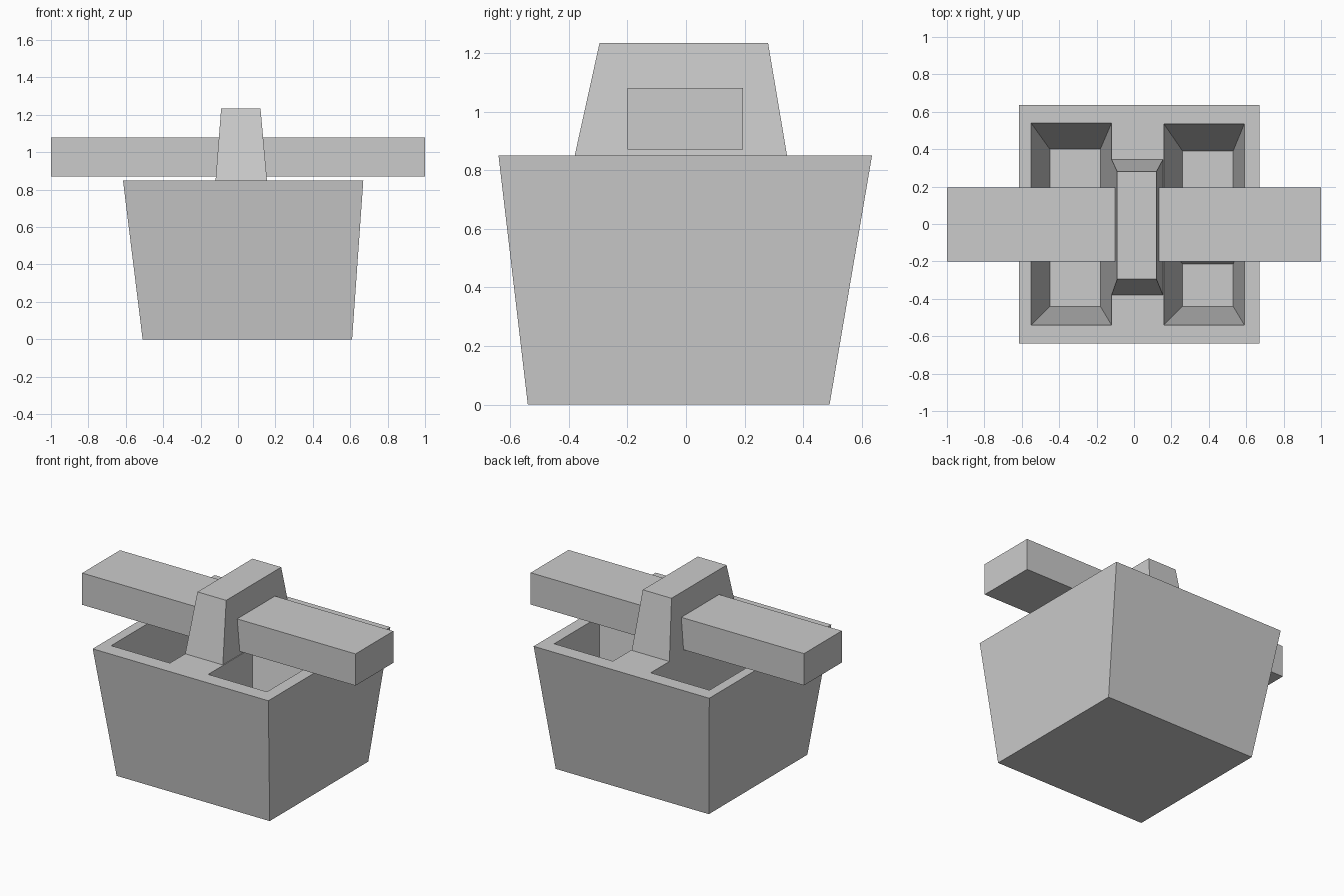
import bpy, bmesh

if "Cube" in bpy.data.objects:
    bpy.data.objects.remove(bpy.data.objects["Cube"])


def frustum(name, low, high, z0, z1):
    """Tapered block; low/high are (x0, x1, y0, y1) rectangles at z0 and z1."""
    bm = bmesh.new()
    rings = []
    for (x0, x1, y0, y1), z in ((low, z0), (high, z1)):
        corners = ((x0, y0), (x1, y0), (x1, y1), (x0, y1))
        rings.append([bm.verts.new((x, y, z)) for x, y in corners])
    a, b = rings
    bm.faces.new(a[::-1])
    bm.faces.new(b)
    for i in range(4):
        j = (i + 1) % 4
        bm.faces.new((a[i], a[j], b[j], b[i]))
    mesh = bpy.data.meshes.new(name)
    bm.to_mesh(mesh)
    bm.free()
    obj = bpy.data.objects.new(name, mesh)
    bpy.context.collection.objects.link(obj)
    return obj


RIM, FLOOR, OVER = 0.85, 0.07, 1.05

# Tapered box
box = frustum("box", (-0.51, 0.61, -0.54, 0.49),
              (-0.615, 0.67, -0.64, 0.635), 0, RIM)

# Compartments: one long on the left, two split by a divider on the right
pockets = {
    "left_pocket": ((-0.45, -0.18, -0.44, 0.40), (-0.55, -0.12, -0.54, 0.54)),
    "right_front_pocket": ((0.26, 0.53, -0.44, -0.215), (0.16, 0.59, -0.54, -0.08)),
    "right_back_pocket": ((0.26, 0.53, 0.15, 0.39), (0.16, 0.59, 0.06, 0.535)),
}
for name, (low, rim) in pockets.items():
    # continue the wall slopes above the rim for a clean cut
    k = (RIM + 0.05 - FLOOR) / (RIM - FLOOR)
    high = [l + (r - l) * k for l, r in zip(low, rim)]
    cutter = frustum(name + "_cutter", low, high, FLOOR, RIM + 0.05)
    cutter.hide_render = True
    cutter.hide_set(True)
    cut = box.modifiers.new(name, 'BOOLEAN')
    cut.operation = 'DIFFERENCE'
    cut.solver = 'EXACT'
    cut.object = cutter

# Central handle post
frustum("handle_post", (-0.12, 0.155, -0.38, 0.345),
        (-0.09, 0.12, -0.295, 0.28), RIM, 1.235)

# Crossbar through the post
bar = (-1.0, 1.0, -0.2, 0.195)
frustum("crossbar", bar, bar, 0.87, 1.08)
